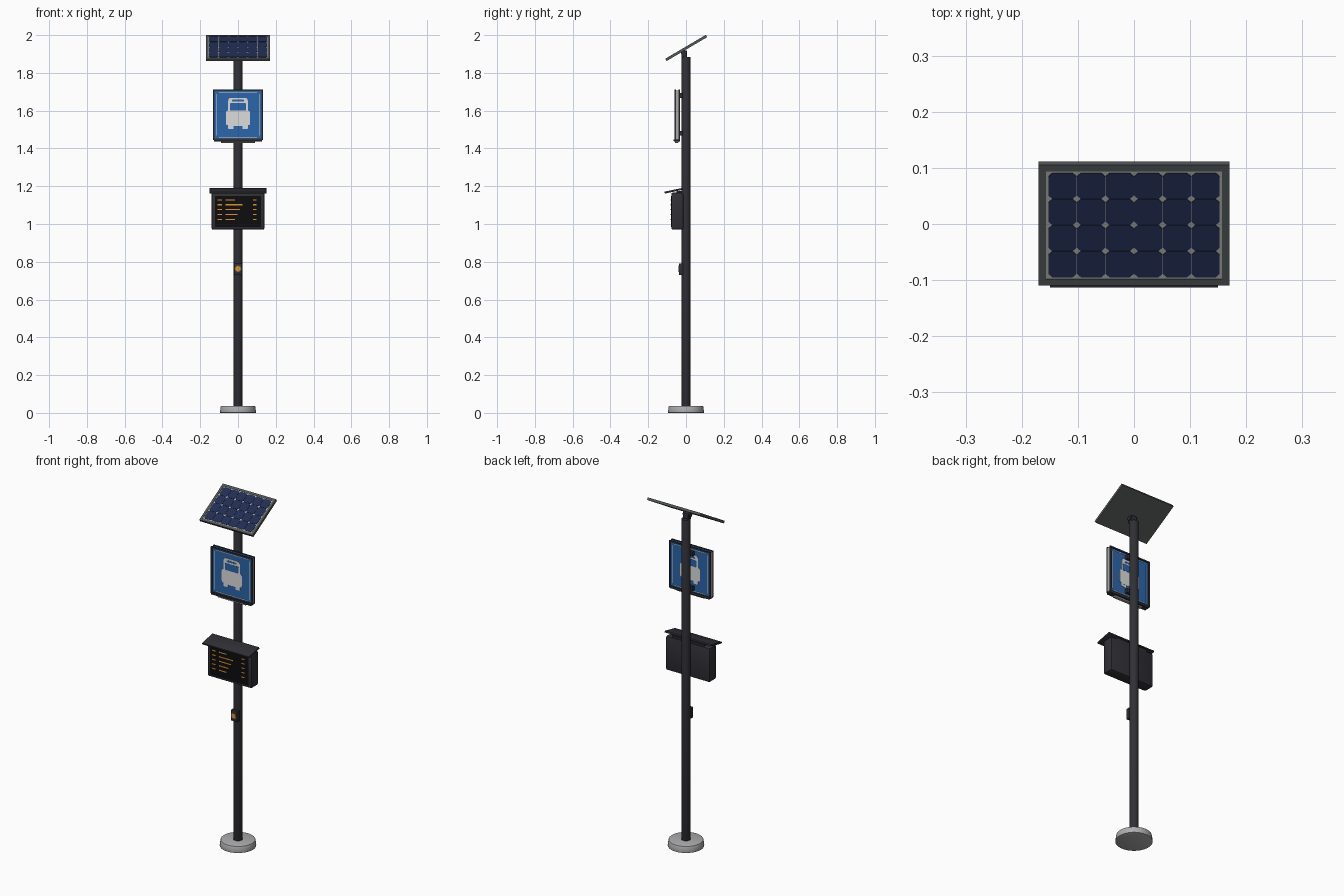
import bpy, bmesh, math
from mathutils import Matrix, Vector

cube = bpy.data.objects.get("Cube")
if cube:
    bpy.data.objects.remove(cube, do_unlink=True)


def material(name, r, g, b):
    m = bpy.data.materials.new(name)
    m.use_nodes = True
    m.diffuse_color = (r, g, b, 1)
    m.node_tree.nodes["Principled BSDF"].inputs["Base Color"].default_value = (r, g, b, 1)
    return m


DARK = material("dark metal", 0.03, 0.029, 0.036)
BLACK = material("screen black", 0.004, 0.004, 0.005)
BLUE = material("sign blue", 0.025, 0.13, 0.40)
WHITE = material("sign white", 0.72, 0.72, 0.72)
CELL = material("solar blue", 0.016, 0.026, 0.085)
SILVER = material("silver", 0.40, 0.40, 0.39)
GREY = material("frame grey", 0.085, 0.095, 0.098)
STONE = material("concrete", 0.42, 0.42, 0.43)
AMBER = material("amber", 0.75, 0.30, 0.03)


def finish(name, bm, mat, matrix=None):
    bmesh.ops.recalc_face_normals(bm, faces=bm.faces)
    if matrix:
        bm.transform(matrix)
    mesh = bpy.data.meshes.new(name)
    bm.to_mesh(mesh)
    bm.free()
    mesh.materials.append(mat)
    ob = bpy.data.objects.new(name, mesh)
    bpy.context.collection.objects.link(ob)
    bpy.context.view_layer.objects.active = ob
    bpy.ops.object.select_all(action='DESELECT')
    ob.select_set(True)
    bpy.ops.object.shade_smooth_by_angle(angle=math.radians(35))
    return ob


def add_box(bm, centre, size):
    bmesh.ops.create_cube(bm, size=1, matrix=Matrix.Translation(centre) @ Matrix.Diagonal((*size, 1)))


def box(name, centre, size, mat, bevel=0, matrix=None):
    bm = bmesh.new()
    add_box(bm, centre, size)
    if bevel:
        bmesh.ops.bevel(bm, geom=bm.edges[:], offset=bevel, segments=2, profile=0.5, affect='EDGES')
    return finish(name, bm, mat, matrix)


def boxes(name, parts, mat, matrix=None):
    bm = bmesh.new()
    for centre, size in parts:
        add_box(bm, centre, size)
    return finish(name, bm, mat, matrix)


def rod(name, centre, r1, r2, depth, mat, axis='Z', bevel=0, sides=32):
    bm = bmesh.new()
    bmesh.ops.create_cone(bm, cap_ends=True, segments=sides, radius1=r1, radius2=r2, depth=depth)
    if bevel:
        rims = [e for e in bm.edges if abs(e.verts[0].co.z - e.verts[1].co.z) < 1e-5]
        bmesh.ops.bevel(bm, geom=rims, offset=bevel, segments=2, profile=0.5, affect='EDGES')
    turn = {'X': Matrix.Rotation(math.pi / 2, 4, 'Y'), 'Y': Matrix.Rotation(math.pi / 2, 4, 'X'),
            'Z': Matrix()}[axis]
    return finish(name, bm, mat, Matrix.Translation(centre) @ turn)


def border(w, h, t, y, d):
    """Four bars of a rectangular border in the xz plane, centred on the origin."""
    return [((s * (w - t) / 2, y, 0), (t, d, h)) for s in (-1, 1)] + \
           [((0, y, s * (h - t) / 2), (w - 2 * t, d, t)) for s in (-1, 1)]


def rounded(bm, x0, x1, z0, z1, r, y0, y1):
    """Rounded rectangular plate facing the y axis."""
    pts = []
    for i, (cx, cz) in enumerate([(x1 - r, z1 - r), (x0 + r, z1 - r), (x0 + r, z0 + r), (x1 - r, z0 + r)]):
        for k in range(5):
            a = math.pi / 2 * (i + k / 4)
            pts.append((cx + r * math.cos(a), cz + r * math.sin(a)))
    face = bm.faces.new([bm.verts.new((x, y0, z)) for x, z in pts])
    ext = bmesh.ops.extrude_face_region(bm, geom=[face])
    bmesh.ops.translate(bm, vec=(0, y1 - y0, 0),
                        verts=[v for v in ext["geom"] if isinstance(v, bmesh.types.BMVert)])


# Base and pole
rod("base", (0, 0, 0.0185), 0.096, 0.091, 0.037, STONE, bevel=0.003, sides=48)
rod("pole", (0, 0, 0.955), 0.024, 0.024, 1.86, DARK, bevel=0.003)

# Solar panel, built flat then tilted forward
TILT = Matrix.Translation((0, 0.001, 1.932)) @ Matrix.Rotation(math.radians(30.5), 4, 'X')
W, L, T = 0.34, 0.249, 0.014
box("solar_panel_back", (0, 0, -0.002), (W - 0.004, L - 0.004, T - 0.004), GREY, 0, TILT)
FLAT = TILT @ Matrix.Rotation(math.pi / 2, 4, 'X')
boxes("solar_panel_frame", border(W, L, 0.013, 0, T), GREY, FLAT)
box("solar_backsheet", (0, 0, 0.004), (W - 0.026, L - 0.026, 0.002), SILVER, 0, TILT)
bm = bmesh.new()
for i in range(6):
    for j in range(4):
        bmesh.ops.create_cube(bm, size=1, matrix=Matrix.Translation(
            ((i - 2.5) * 0.051, (j - 1.5) * 0.054, 0.0055)) @ Matrix.Diagonal((0.0502, 0.0532, 0.002, 1)))
uprights = [e for e in bm.edges if abs(e.verts[0].co.z - e.verts[1].co.z) > 0.001]
bmesh.ops.bevel(bm, geom=uprights, offset=0.007, segments=1, affect='EDGES')
finish("solar_cells", bm, CELL, TILT)
box("solar_bracket", (0, -0.010, 1.898), (0.034, 0.03, 0.04), DARK, 0.004)
rod("solar_hinge", (0, -0.014, 1.906), 0.013, 0.013, 0.044, DARK, 'X')

# Stop sign with the same face on both sides
SIGN = Matrix.Translation((0, -0.046, 1.578))
box("sign_panel", (0, 0, 0), (0.254, 0.018, 0.26), BLUE, 0, SIGN)
for y, side in ((-0.011, "front"), (0.011, "back")):
    boxes("sign_rim_" + side, border(0.264, 0.268, 0.008, y, 0.007), DARK, SIGN)
boxes("sign_edge_lights", [((s * 0.128, 0, 0), (0.005, 0.014, 0.258)) for s in (-1, 1)], SILVER, SIGN)
box("sign_shelf", (0, -0.048, 1.443), (0.256, 0.034, 0.01), DARK, 0.002)
box("sign_lamp", (0, -0.05, 1.434), (0.18, 0.018, 0.008), SILVER, 0.001)
boxes("sign_brackets", [((0, -0.026, z), (0.06, 0.016, 0.025)) for z in (1.48, 1.68)], DARK)

for s, side in ((-1, "front"), (1, "back")):
    # Thin border lines and the vehicle pictogram, laid over the panel
    y = s * 0.0095
    boxes("sign_line_" + side, [((k * 0.113, y, 0), (0.003, 0.002, 0.22)) for k in (-1, 1)]
          + [((0, y, k * 0.119), (0.2, 0.002, 0.003)) for k in (-1, 1)], WHITE, SIGN)
    bm = bmesh.new()
    rounded(bm, -0.052, 0.052, -0.06, 0.09, 0.016, 0, s * 0.011)
    rounded(bm, -0.064, 0.064, -0.055, 0.022, 0.01, 0, s * 0.0108)
    for k in (-0.038, 0.038):
        rounded(bm, k - 0.015, k + 0.015, -0.075, -0.04, 0.005, 0, s * 0.0106)
    finish("sign_pictogram_" + side, bm, WHITE, SIGN)
    bm = bmesh.new()
    rounded(bm, -0.043, 0.043, 0.022, 0.062, 0.007, 0, s * 0.0118)
    rounded(bm, -0.032, 0.032, 0.07, 0.08, 0.004, 0, s * 0.0118)
    finish("pictogram_windows_" + side, bm, BLUE, SIGN)

# Departure display with a sloping visor
box("display_case", (0, -0.046, 1.068), (0.28, 0.064, 0.196), DARK, 0.008)
box("display_screen", (0, -0.0785, 1.066), (0.244, 0.003, 0.164), BLACK)
VISOR = Matrix.Translation((0, -0.066, 1.176)) @ Matrix.Rotation(math.radians(12), 4, 'X')
box("display_visor", (0, 0, 0), (0.3, 0.096, 0.01), DARK, 0.002, VISOR)
box("visor_mount", (0, -0.035, 1.168), (0.2, 0.03, 0.016), DARK)

# Lit dashes on the screen: short marks, long lines and times
dashes = []
for row in range(5):
    z = 1.128 - row * 0.026
    line = 0.05 + 0.04 * (row * 3 % 4) / 3
    for x0, width in ((-0.108, 0.022), (-0.066, line), (0.08, 0.018)):
        dashes.append(((x0 + width / 2, -0.0804, z), (width, 0.001, 0.006)))
boxes("display_dashes", dashes, AMBER)

# Call button
box("button_box", (0, -0.026, 0.76), (0.042, 0.022, 0.062), DARK, 0.003)
rod("button_ring", (0, -0.0375, 0.763), 0.018, 0.018, 0.003, GREY, 'Y')
rod("button", (0, -0.039, 0.763), 0.014, 0.014, 0.004, AMBER, 'Y')
